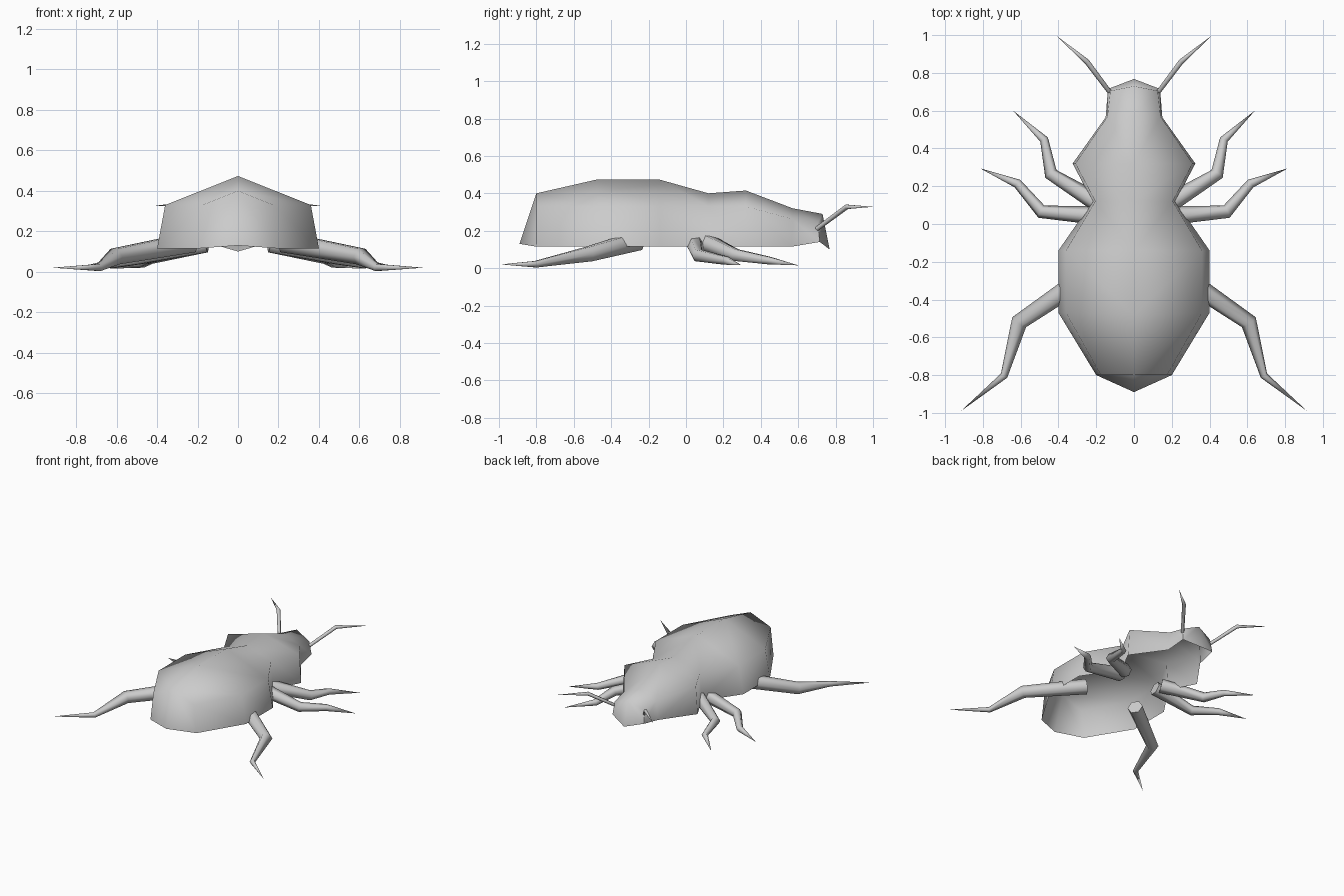
import bpy, bmesh, math
from mathutils import Vector

if "Cube" in bpy.data.objects:
    bpy.data.objects.remove(bpy.data.objects["Cube"])

shell_grey = bpy.data.materials.new("beetle_grey")
shell_grey.diffuse_color = (0.6, 0.6, 0.6, 1)
shell_grey.use_nodes = True
shell_grey.node_tree.nodes["Principled BSDF"].inputs["Base Color"].default_value = shell_grey.diffuse_color


def finish(name, bm):
    """Turn a right-half bmesh into a smooth object mirrored across x."""
    mesh = bpy.data.meshes.new(name)
    bm.to_mesh(mesh)
    bm.free()
    mesh.materials.append(shell_grey)
    for p in mesh.polygons:
        p.use_smooth = True
    mesh.set_sharp_from_angle(angle=math.radians(65))
    ob = bpy.data.objects.new(name, mesh)
    bpy.context.collection.objects.link(ob)
    mir = ob.modifiers.new("Mirror", 'MIRROR')
    mir.use_clip = True
    mir.merge_threshold = 0.001
    return ob


def tapered_limb(name, path, radii, sides=6):
    """Jointed tube along a path, capped at the root and pointed at the tip."""
    bm = bmesh.new()
    pts = [Vector(p) for p in path]
    rings = []
    for i in range(len(pts) - 1):
        d_out = (pts[i + 1] - pts[i]).normalized()
        d_in = (pts[i] - pts[i - 1]).normalized() if i else d_out
        t = (d_in + d_out).normalized()
        side = t.cross(Vector((0, 0, 1))).normalized()
        up = side.cross(t)
        ring = []
        for k in range(sides):
            a = 2 * math.pi * k / sides
            ring.append(bm.verts.new(pts[i] + radii[i] * (math.cos(a) * side + math.sin(a) * up)))
        rings.append(ring)
    tip = bm.verts.new(pts[-1])
    for a, b in zip(rings, rings[1:]):
        for k in range(sides):
            n = (k + 1) % sides
            bm.faces.new((a[k], a[n], b[n], b[k]))
    for k in range(sides):
        bm.faces.new((rings[-1][k], rings[-1][(k + 1) % sides], tip))
    bm.faces.new(rings[0])
    bmesh.ops.recalc_face_normals(bm, faces=bm.faces)
    return finish(name, bm)


# Body shell, open underneath: ridge, shoulder and rim at each station
stations = [
    ((0, -0.80, 0.40), (0.175, -0.80, 0.33), (0.20, -0.80, 0.115)),
    ((0, -0.48, 0.473), (0.36, -0.47, 0.33), (0.40, -0.47, 0.115)),
    ((0, -0.14, 0.473), (0.36, -0.14, 0.33), (0.40, -0.14, 0.115)),
    ((0, 0.12, 0.40), (0.205, 0.12, 0.33), (0.22, 0.12, 0.115)),
    ((0, 0.32, 0.415), (0.31, 0.32, 0.33), (0.325, 0.32, 0.115)),
    ((0, 0.57, 0.32), (0.14, 0.57, 0.262), (0.15, 0.565, 0.115)),
    ((0, 0.73, 0.29), (0.125, 0.705, 0.24), (0.138, 0.715, 0.14)),
]
bm = bmesh.new()
rows = [[bm.verts.new(p) for p in s] for s in stations]
for a, b in zip(rows, rows[1:]):
    for j in range(2):
        bm.faces.new((a[j], a[j + 1], b[j + 1], b[j]))
# Tail and face plates
tail = bm.verts.new((0, -0.89, 0.13))
mouth = bm.verts.new((0, 0.768, 0.10))
bm.faces.new((rows[0][0], tail, rows[0][2], rows[0][1]))
bm.faces.new((rows[-1][0], rows[-1][1], rows[-1][2], mouth))
finish("body_shell", bm)

# Legs
tapered_limb("front_legs",
             [(0.17, 0.10, 0.14), (0.44, 0.265, 0.07), (0.476, 0.447, 0.04), (0.64, 0.60, 0.015)],
             (0.052, 0.036, 0.023, 0))
tapered_limb("middle_legs",
             [(0.16, 0.043, 0.14), (0.49, 0.065, 0.068), (0.617, 0.214, 0.04), (0.815, 0.295, 0.016)],
             (0.052, 0.036, 0.025, 0))
tapered_limb("rear_legs",
             [(0.23, -0.262, 0.145), (0.608, -0.52, 0.075), (0.688, -0.803, 0.021), (0.916, -0.99, 0.02)],
             (0.056, 0.045, 0.02, 0))

# Antennae
tapered_limb("antennae",
             [(0.13, 0.70, 0.21), (0.25, 0.86, 0.328), (0.415, 1.0, 0.328)],
             (0.012, 0.014, 0))
